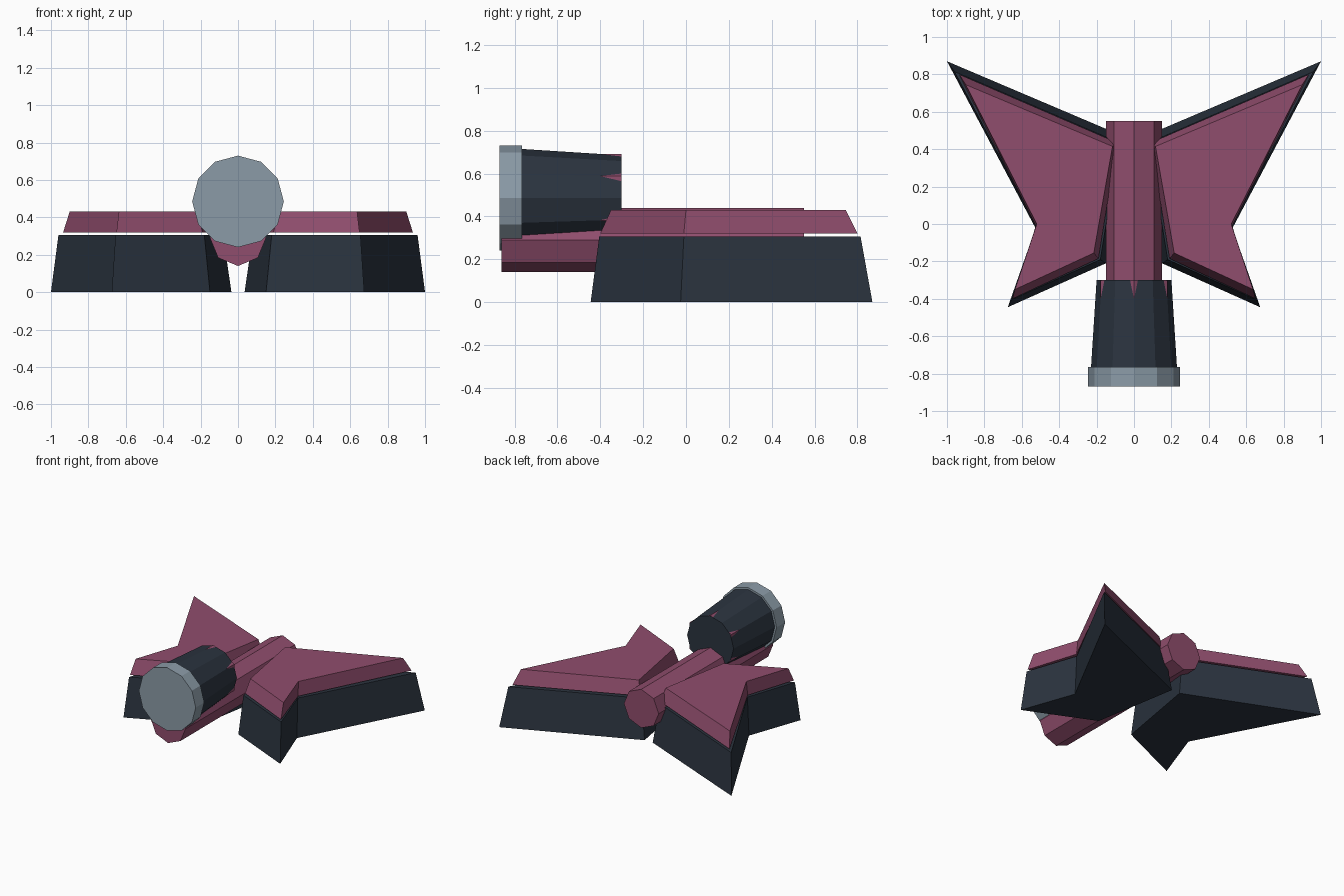
import bpy, bmesh, math

if "Cube" in bpy.data.objects:
    bpy.data.objects.remove(bpy.data.objects["Cube"])


def material(name, rgb):
    m = bpy.data.materials.new(name)
    m.diffuse_color = (*rgb, 1)
    m.use_nodes = True
    m.node_tree.nodes["Principled BSDF"].inputs["Base Color"].default_value = m.diffuse_color
    return m


PINK = material("plum", (0.28, 0.075, 0.153))
DARK = material("dark_slate", (0.024, 0.034, 0.05))
GREY = material("blue_grey", (0.26, 0.33, 0.39))


def loft(name, rings, mat, mirror=False):
    """Closed solid from two matching rings of points."""
    bm = bmesh.new()
    a, b = [[bm.verts.new(p) for p in ring] for ring in rings]
    n = len(a)
    bm.faces.new(a)
    bm.faces.new(b)
    for i in range(n):
        j = (i + 1) % n
        bm.faces.new((a[i], a[j], b[j], b[i]))
    bmesh.ops.recalc_face_normals(bm, faces=bm.faces)
    me = bpy.data.meshes.new(name)
    bm.to_mesh(me)
    bm.free()
    me.materials.append(mat)
    ob = bpy.data.objects.new(name, me)
    bpy.context.collection.objects.link(ob)
    if mirror:
        ob.modifiers.new("mirror", 'MIRROR').use_mirror_merge = False
    return ob


def tube(name, sides, z, y0, r0, y1, r1, mat):
    """Prism or frustum along y with a corner pointing straight up."""
    def ring(y, r):
        return [(r * math.sin(2 * math.pi * i / sides), y,
                 z + r * math.cos(2 * math.pi * i / sides)) for i in range(sides)]
    return loft(name, (ring(y0, r0), ring(y1, r1)), mat)


def slab(name, low, z0, high, z1, mat):
    """Tapered wing plate, mirrored to both sides."""
    return loft(name, ([(x, y, z0) for x, y in low],
                       [(x, y, z1) for x, y in high]), mat, True)


# Wings: outer tip, inner back, inner front, front tip, side notch
slab("wing_base",
     [(1, .87), (.035, .46), (.15, -.21), (.675, -.445), (.525, -.025)], 0,
     [(.96, .815), (.08, .435), (.18, -.19), (.655, -.405), (.522, -.01)], .305, DARK)
slab("wing_top_plate",
     [(.935, .80), (.09, .435), (.19, -.185), (.65, -.40), (.525, -.01)], .32,
     [(.90, .745), (.115, .415), (.215, -.155), (.637, -.35), (.52, 0)], .43, PINK)

# Central beam
tube("central_beam", 8, .29, -.86, .15, .55, .15, PINK)

# Barrel with inner hexagonal core poking through at the corners, and front cap
tube("barrel", 12, .485, -.77, .23, -.30, .20, DARK)
tube("barrel_core", 6, .485, -.80, .2065, -.301, .2065, PINK)
tube("barrel_cap", 12, .485, -.87, .245, -.765, .245, GREY)
